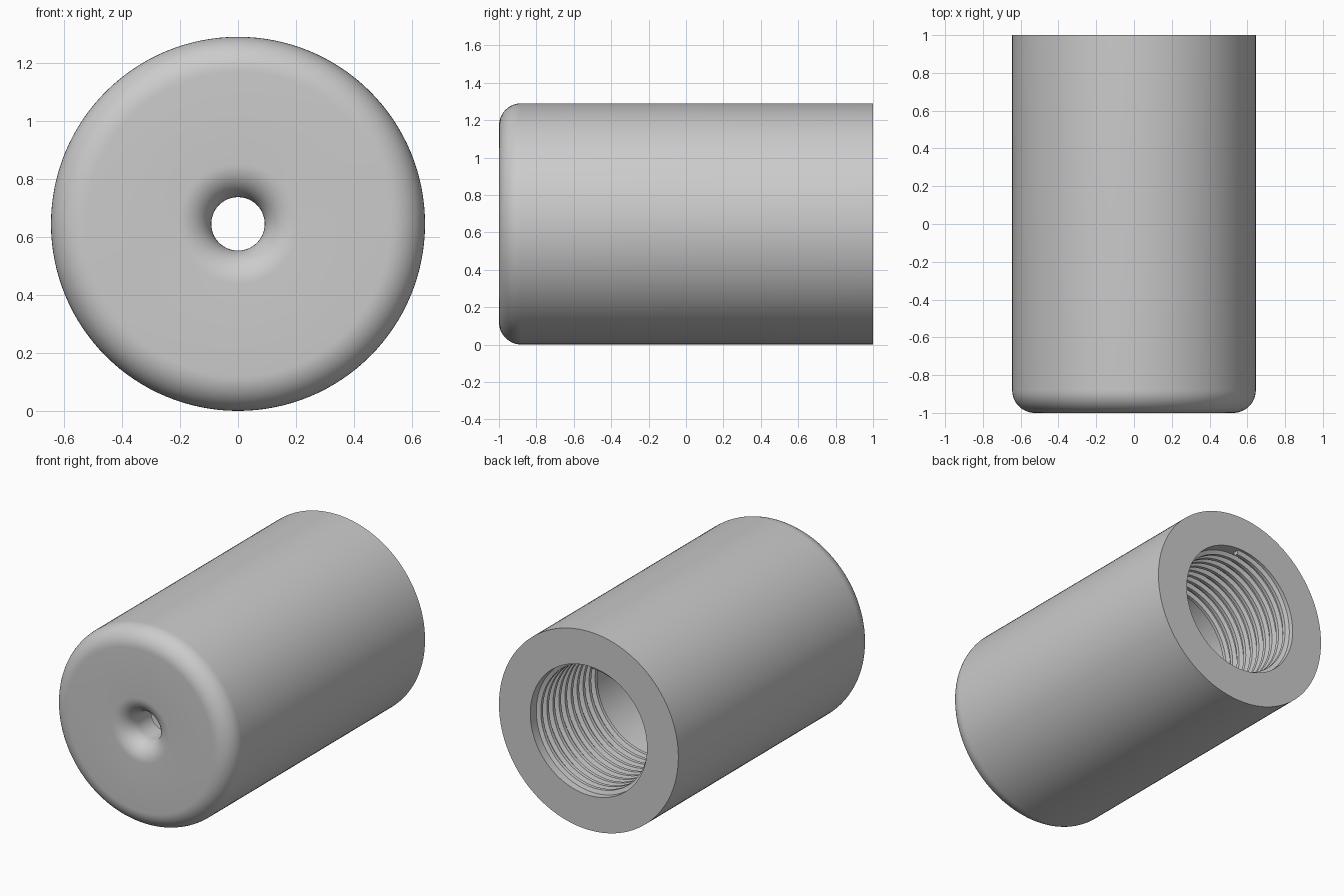
import bpy
from math import sin, cos, pi, radians

cube = bpy.data.objects.get("Cube")
if cube:
    bpy.data.objects.remove(cube, do_unlink=True)

RADIUS, BORE, THROAT = 0.645, 0.42, 0.092
FILLET, FLARE = 0.12, 0.115
FRONT, BACK, FLOOR = -1.0, 1.0, -0.76

grey = bpy.data.materials.new("grey")
grey.use_nodes = True
colour = (0.6, 0.6, 0.6, 1)
grey.diffuse_color = colour
grey.node_tree.nodes["Principled BSDF"].inputs["Base Color"].default_value = colour


def arc(cx, cy, r, start, end, steps=12):
    """Points of a circular arc in the (radius, y) plane, angles in degrees."""
    angles = [radians(start + (end - start) * i / steps) for i in range(steps + 1)]
    return [(cx + r * cos(a), cy + r * sin(a)) for a in angles]


def revolve(name, profile, steps, pitch=0.0, turns=1):
    """Turn a closed (radius, y) profile around the y axis, rising by pitch."""
    n = len(profile)
    mesh = bpy.data.meshes.new(name)
    verts, faces = [], []
    rings = steps * turns + (1 if pitch else 0)
    for k in range(rings):
        a = 2 * pi * k / steps
        verts += [(r * sin(a), y + pitch * k / steps, r * cos(a)) for r, y in profile]
    for k in range(steps * turns):
        a, b = k * n, ((k + 1) % rings) * n
        faces += [(a + i, a + (i + 1) % n, b + (i + 1) % n, b + i) for i in range(n)]
    if pitch:  # cap both ends of the helix
        faces += [tuple(reversed(range(n))), tuple(range((rings - 1) * n, rings * n))]
    mesh.from_pydata(verts, [], faces)
    mesh.materials.append(grey)
    obj = bpy.data.objects.new(name, mesh)
    obj.location.z = RADIUS
    bpy.context.collection.objects.link(obj)
    bpy.ops.object.select_all(action="DESELECT")
    obj.select_set(True)
    bpy.context.view_layer.objects.active = obj
    bpy.ops.object.mode_set(mode="EDIT")
    bpy.ops.mesh.select_all(action="SELECT")
    bpy.ops.mesh.normals_make_consistent(inside=False)
    bpy.ops.object.mode_set(mode="OBJECT")
    bpy.ops.object.shade_smooth_by_angle(angle=radians(30))
    return obj


# Hollow body: open back, bore, floor, flared front hole, rounded front rim
body = [(RADIUS, BACK), (BORE, BACK), (BORE, FLOOR), (THROAT, FLOOR)]
body += arc(THROAT + FLARE, FRONT + FLARE, FLARE, 180, 270)
body += arc(RADIUS - FILLET, FRONT + FILLET, FILLET, 270, 360)
revolve("body", body, 128)

# Helical thread ridge standing inward from the bore wall
PITCH, TURNS = 0.062, 10
ridge = [(BORE + 0.01, 0.0), (BORE + 0.01, 0.05), (BORE - 0.025, 0.036), (BORE - 0.025, 0.014)]
thread = revolve("screw_thread", ridge, 96, PITCH, TURNS)
thread.location.y = BACK - PITCH * (TURNS + 1)
